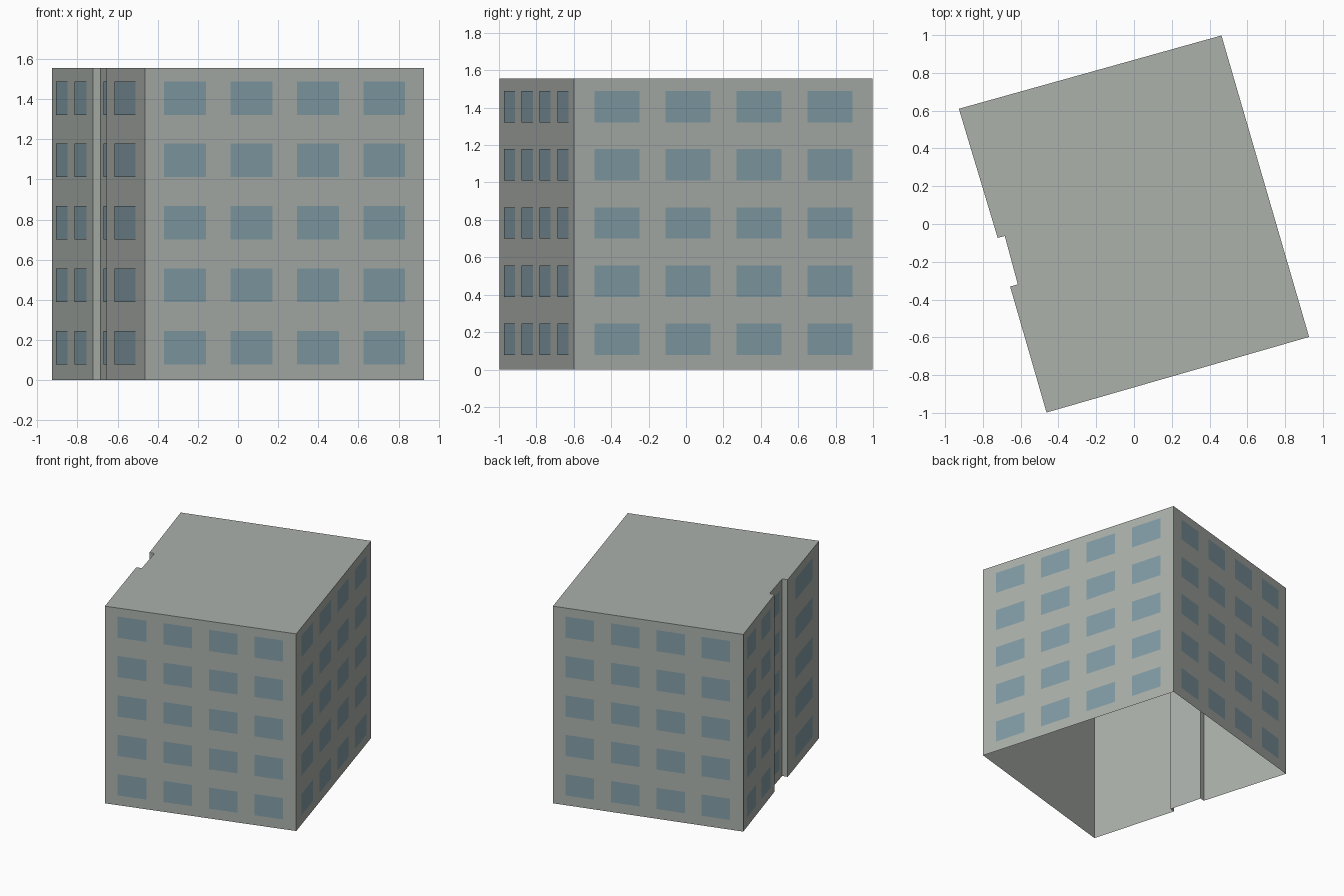
import bpy
import bmesh
from mathutils import Vector

cube = bpy.data.objects.get("Cube")
if cube:
    bpy.data.objects.remove(cube, do_unlink=True)

HEIGHT = 1.555
FLOORS = 5
STOREY = HEIGHT / FLOORS
SILL, HEAD = 0.078, 0.245
OFFSET = 0.003


def material(name, rgb):
    mat = bpy.data.materials.new(name)
    mat.use_nodes = True
    color = (*rgb, 1.0)
    mat.diffuse_color = color
    mat.node_tree.nodes["Principled BSDF"].inputs["Base Color"].default_value = color
    return mat


def finish(bm, name, mat):
    mesh = bpy.data.meshes.new(name)
    bm.to_mesh(mesh)
    bm.free()
    mesh.materials.append(mat)
    obj = bpy.data.objects.new(name, mesh)
    bpy.context.collection.objects.link(obj)
    return obj


concrete = material("warm_grey_concrete", (0.41, 0.44, 0.41))
glass = material("blue_grey_glass", (0.225, 0.335, 0.38))

# Footprint, counter-clockwise, with the shallow recess in the left wall
front_left, front_right = Vector((-0.463, -0.998)), Vector((0.927, -0.598))
back_right, back_left = Vector((0.463, 0.998)), Vector((-0.927, 0.61))
recess_back, recess_in_back = Vector((-0.722, -0.073)), Vector((-0.684, -0.064))
recess_in_front, recess_front = Vector((-0.615, -0.32)), Vector((-0.656, -0.331))
outline = [front_left, front_right, back_right, back_left,
           recess_back, recess_in_back, recess_in_front, recess_front]

# Walls and flat roof, open underneath
bm = bmesh.new()
base = [bm.verts.new((p.x, p.y, 0)) for p in outline]
top = [bm.verts.new((p.x, p.y, HEIGHT)) for p in outline]
for i in range(len(outline)):
    j = (i + 1) % len(outline)
    bm.faces.new((base[i], base[j], top[j], top[i]))
bm.faces.new(top)
finish(bm, "building_shell", concrete)


# Window panes laid just outside a wall; spans are fractions along it
def windows(name, start, end, spans):
    along = end - start
    out = Vector((along.y, -along.x)).normalized() * OFFSET
    bm = bmesh.new()
    for floor in range(FLOORS):
        low, high = floor * STOREY + SILL, floor * STOREY + HEAD
        for a, b in spans:
            p, q = start + along * a + out, start + along * b + out
            bm.faces.new([bm.verts.new(v) for v in (
                (p.x, p.y, low), (q.x, q.y, low), (q.x, q.y, high), (p.x, p.y, high))])
    finish(bm, name, glass)


four = [(0.068 + 0.238 * i, 0.218 + 0.238 * i) for i in range(4)]
windows("front_windows", front_left, front_right, four)
windows("right_windows", front_right, back_right, four)
windows("back_windows", back_right, back_left, four)
windows("left_rear_windows", back_left, recess_back, [(0.11, 0.395), (0.565, 0.855)])
windows("recess_windows", recess_in_back, recess_in_front, [(0.24, 0.76)])
windows("left_front_windows", recess_front, front_left, [(0.23, 0.77)])
